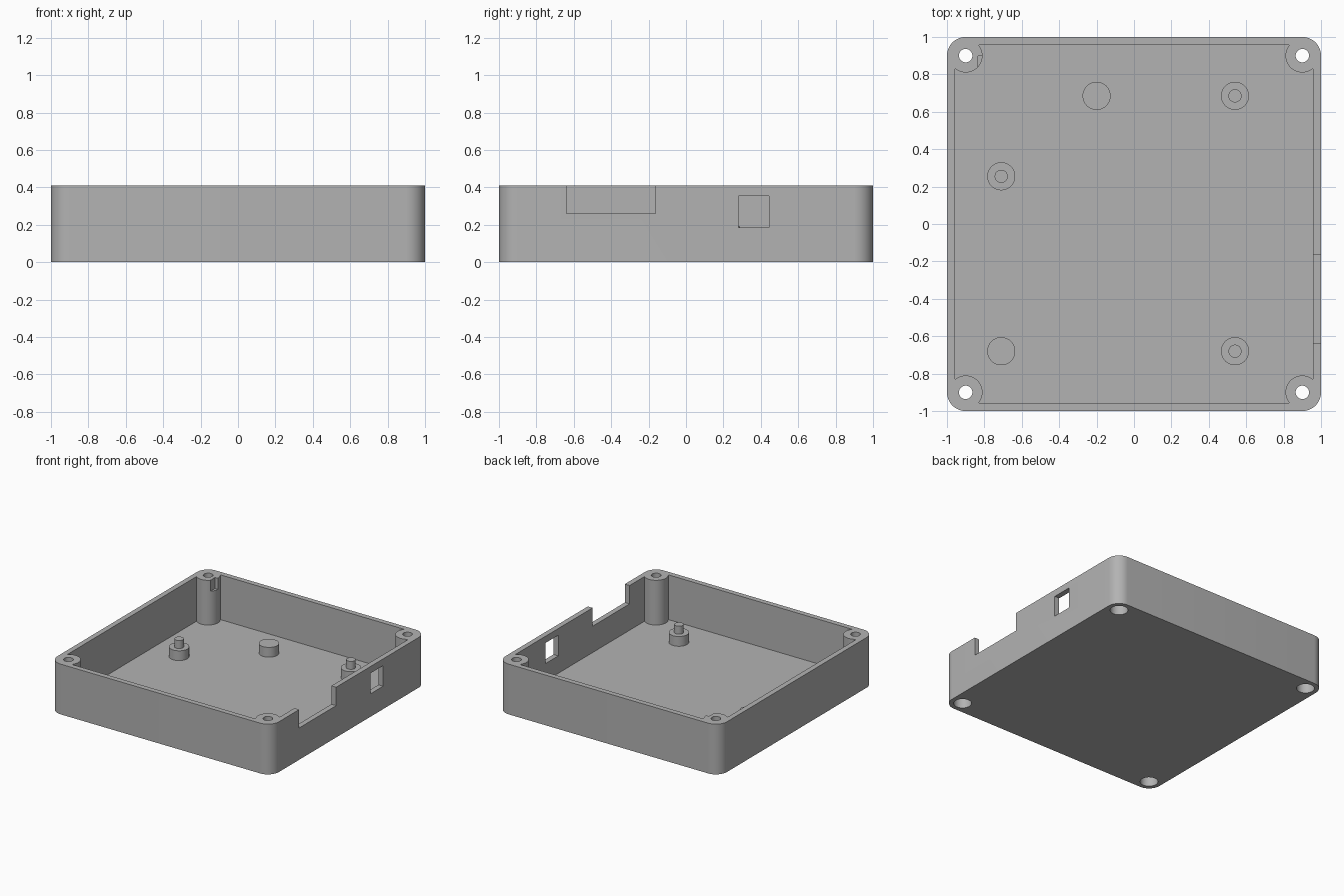
import bpy, bmesh
from math import radians, degrees, acos, cos, sin, pi

cube = bpy.data.objects.get("Cube")
if cube:
    bpy.data.objects.remove(cube)

HEIGHT, FLOOR, WALL = 0.41, 0.045, 0.957
POST, POST_R = 0.9, 0.09

grey = bpy.data.materials.new("plain grey")
grey.use_nodes = True
colour = (0.45, 0.45, 0.45, 1)
grey.diffuse_color = colour
grey.node_tree.nodes["Principled BSDF"].inputs["Base Color"].default_value = colour


def prism(name, outline, z0, z1):
    """Extrude a flat outline from z0 to z1."""
    bm = bmesh.new()
    face = bm.faces.new([bm.verts.new((x, y, z0)) for x, y in outline])
    top = bmesh.ops.extrude_face_region(bm, geom=[face])["geom"]
    verts = [v for v in top if isinstance(v, bmesh.types.BMVert)]
    bmesh.ops.translate(bm, verts=verts, vec=(0, 0, z1 - z0))
    bmesh.ops.recalc_face_normals(bm, faces=bm.faces)
    mesh = bpy.data.meshes.new(name)
    bm.to_mesh(mesh)
    bm.free()
    mesh.materials.append(grey)
    obj = bpy.data.objects.new(name, mesh)
    bpy.context.collection.objects.link(obj)
    return obj


def arc(cx, cy, r, start, end, steps):
    angles = [radians(start + (end - start) * i / steps) for i in range(steps + 1)]
    return [(cx + r * cos(a), cy + r * sin(a)) for a in angles]


def four_corners(r, start, end, steps):
    """Repeat one corner arc around the square."""
    points = []
    for k in range(4):
        c, s = round(cos(k * pi / 2)), round(sin(k * pi / 2))
        points += [(x * c - y * s, x * s + y * c)
                   for x, y in arc(POST, POST, r, start, end, steps)]
    return points


def disc(name, x, y, r, z0, z1):
    return prism(name, arc(x, y, r, 0, 360, 48)[:-1], z0, z1)


def box(name, x0, x1, y0, y1, z0, z1):
    return prism(name, [(x0, y0), (x1, y0), (x1, y1), (x0, y1)], z0, z1)


def activate(obj):
    bpy.ops.object.select_all(action="DESELECT")
    obj.select_set(True)
    bpy.context.view_layer.objects.active = obj


def smooth(obj):
    activate(obj)
    bpy.ops.object.shade_smooth_by_angle(angle=radians(30))


# Rounded case body
case = prism("case", four_corners(0.1, 0, 90, 12), 0, HEIGHT)

# Cavity wraps around the corner screw posts
a = degrees(acos((WALL - POST) / POST_R))
cutters = [prism("cavity_cutter", four_corners(POST_R, -a, a - 270, 28), FLOOR, 0.6)]

# Screw holes with wider recesses underneath
for x in (-POST, POST):
    for y in (-POST, POST):
        cutters.append(disc("screw_hole_cutter", x, y, 0.036, -0.1, 0.6))
        cutters.append(disc("screw_head_cutter", x, y, 0.066, -0.1, 0.1))

# Openings in the left wall, and a nick in one screw post
cutters.append(box("port_notch_cutter", 0.93, 1.1, -0.64, -0.163, 0.26, 0.6))
cutters.append(box("window_cutter", 0.93, 1.1, 0.28, 0.443, 0.187, 0.355))
cutters.append(box("post_nick_cutter", -0.835, -0.75, 0.8, 0.897, 0.32, 0.6))

for cutter in cutters:
    cut = case.modifiers.new(cutter.name, "BOOLEAN")
    cut.operation = "DIFFERENCE"
    cut.solver = "EXACT"
    cut.object = cutter
    activate(case)
    bpy.ops.object.modifier_apply(modifier=cut.name)
    bpy.data.objects.remove(cutter)
smooth(case)

# Board standoffs, some with locating pins
for x, y, pinned in ((-0.2, 0.685, False), (0.54, 0.685, True), (-0.71, 0.255, True),
                     (-0.71, -0.68, False), (0.54, -0.68, True)):
    smooth(disc("standoff", x, y, 0.075, FLOOR - 0.01, 0.125))
    if pinned:
        smooth(disc("standoff_pin", x, y, 0.035, 0.12, 0.19))
